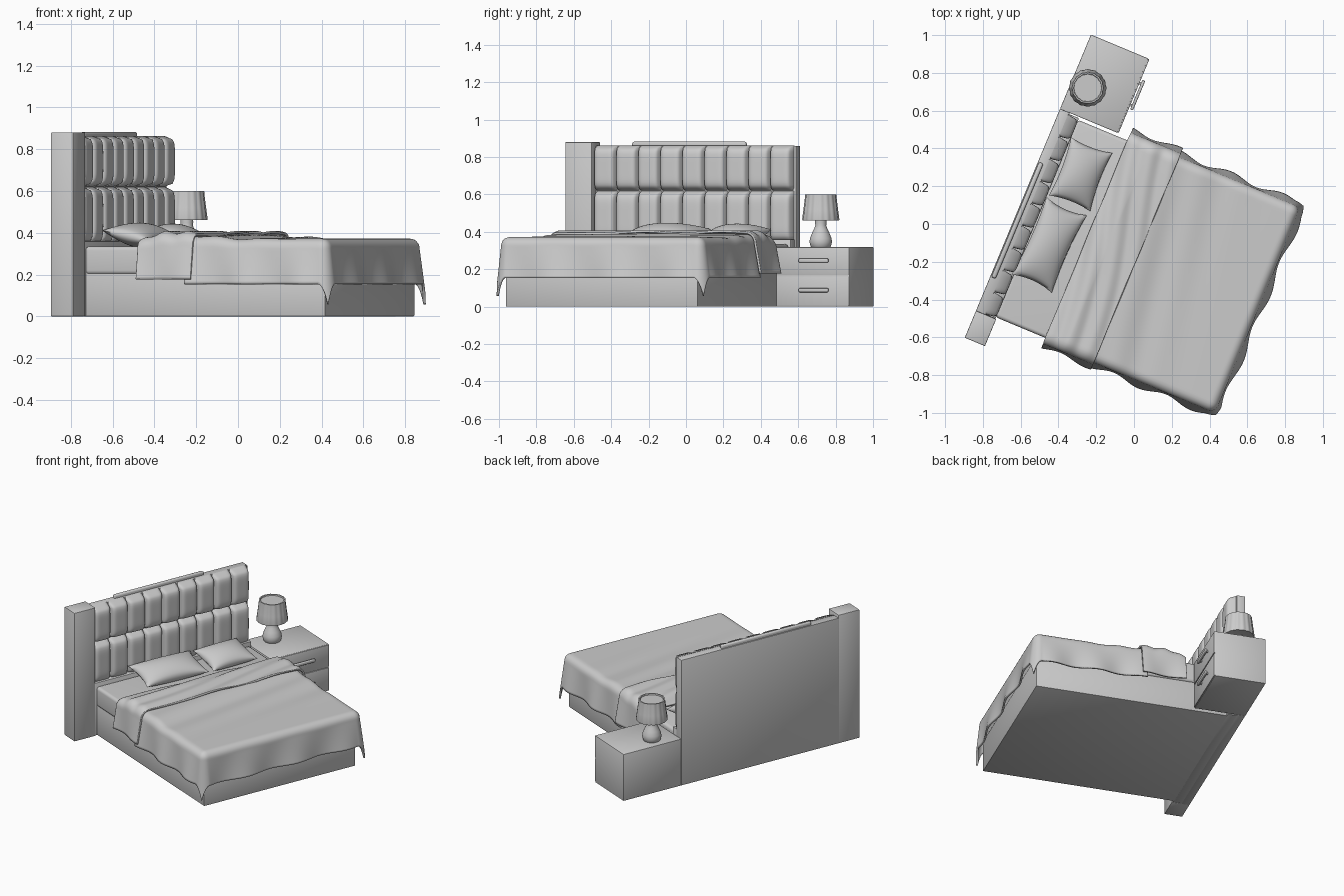
import bpy, bmesh, math
from mathutils import Matrix

if "Cube" in bpy.data.objects:
    bpy.data.objects.remove(bpy.data.objects["Cube"])

# Everything is built in bed space (x = head to foot, y = along headboard), then turned at the end.
TURN = Matrix.Rotation(math.radians(-22.6), 4, 'Z')


def make(name, bm, angle=40):
    bmesh.ops.recalc_face_normals(bm, faces=bm.faces)
    me = bpy.data.meshes.new(name)
    bm.to_mesh(me)
    bm.free()
    ob = bpy.data.objects.new(name, me)
    bpy.context.collection.objects.link(ob)
    bpy.context.view_layer.objects.active = ob
    bpy.ops.object.select_all(action='DESELECT')
    ob.select_set(True)
    bpy.ops.object.shade_smooth_by_angle(angle=math.radians(angle))
    return ob


def box(name, x, y, z, bevel=0.004, seg=2):
    bm = bmesh.new()
    bmesh.ops.create_cube(bm, size=1)
    for v in bm.verts:
        for i, (a, b) in enumerate((x, y, z)):
            v.co[i] = a + (b - a) * (v.co[i] + 0.5)
    if bevel:
        bmesh.ops.bevel(bm, geom=bm.edges[:], offset=bevel, segments=seg,
                        profile=0.5, affect='EDGES')
    return make(name, bm)


def grid(bm, nx, ny, fn):
    vs = [[bm.verts.new(fn(i / nx, j / ny)) for j in range(ny + 1)] for i in range(nx + 1)]
    for i in range(nx):
        for j in range(ny):
            bm.faces.new((vs[i][j], vs[i + 1][j], vs[i + 1][j + 1], vs[i][j + 1]))


def pad(name, y0, y1, z0, z1, x0=-0.545, depth=0.062):
    # cushioned headboard square with rounded rim
    def fn(a, b):
        p, q = 2 * a - 1, 2 * b - 1
        h = ((1 - p ** 6) * (1 - q ** 6)) ** 0.4
        return (x0 + depth * h, y0 + (y1 - y0) * a, z0 + (z1 - z0) * b)
    bm = bmesh.new()
    grid(bm, 16, 16, fn)
    return make(name, bm, 80)


def lathe(name, profile, centre, n=48, pleat=0.0):
    bm = bmesh.new()

    def fn(a, b):
        r, z = profile[round(b * (len(profile) - 1))]
        t = 2 * math.pi * a
        r *= 1 + pleat * math.cos(16 * t)
        return (centre[0] + r * math.cos(t), centre[1] + r * math.sin(t), z)
    grid(bm, n, len(profile) - 1, fn)
    bmesh.ops.remove_doubles(bm, verts=bm.verts, dist=1e-5)
    return make(name, bm)


def drape(name, u0, u1, v0, v1, foot, side, top, r, ripple, rumple):
    # cloth lying on a rectangle, hanging over the sides (and foot end)
    def fn(a, b):
        s = u0 + (u1 + foot - u0) * a
        t = v0 - side + (v1 - v0 + 2 * side) * b
        cs, ct = min(s, u1), min(max(t, v0), v1)
        du, dv = s - cs, t - ct
        d = math.hypot(du, dv)
        if d < 1e-6:
            return (s, t, top + rumple(s, t))
        if d < r * math.pi / 2:
            out, down = r * math.sin(d / r), r * (1 - math.cos(d / r))
        else:
            rest = d - r * math.pi / 2
            out = r + rest * (0.12 + ripple * math.sin(21 * cs + 17 * ct))
            down = r + rest
        return (cs + out * du / d, ct + out * dv / d, top - down + rumple(cs, ct) * max(0, 1 - d / side))
    bm = bmesh.new()
    grid(bm, 90, 110, fn)
    ob = make(name, bm, 80)
    m = ob.modifiers.new("thickness", 'SOLIDIFY')
    m.thickness = 0.012
    m.offset = 0
    return ob


def pillow(name, cx, cy, cz, lx, ly, h, tilt, spin):
    bm = bmesh.new()
    for sgn in (1, -1):
        def fn(a, b):
            p, q = 2 * a - 1, 2 * b - 1
            z = sgn * h / 2 * ((1 - p * p) * (1 - q * q)) ** 0.5
            return (lx / 2 * p * (1 - 0.10 * (1 - q * q)), ly / 2 * q * (1 - 0.08 * (1 - p * p)), z)
        grid(bm, 24, 30, fn)
    bmesh.ops.remove_doubles(bm, verts=bm.verts, dist=1e-5)
    bm.transform(Matrix.Translation((cx, cy, cz)) @ Matrix.Rotation(spin, 4, 'Z')
                 @ Matrix.Rotation(tilt, 4, 'Y'))
    return make(name, bm, 80)


# Headboard: back slab, side pillar, tufted pads, loose strip along the top
box("headboard_slab", (-0.596, -0.54), (-0.75, 0.413), (0, 0.86))
box("headboard_pillar", (-0.596, -0.48), (-0.9, -0.745), (0, 0.88))
box("headboard_lower_panel", (-0.55, -0.484), (-0.745, 0.405), (0, 0.36))
step = 1.147 / 9
for row, (za, zb) in enumerate(((0.345, 0.62), (0.62, 0.862))):
    for c in range(9):
        pad(f"headboard_pad_{row}_{c}", -0.745 + c * step, -0.745 + (c + 1) * step, za, zb)
box("headboard_top_strip", (-0.59, -0.565), (-0.55, 0.11), (0.84, 0.882), 0.01, 3)

# Bed base and mattress
box("bed_base", (-0.5, 0.757), (-0.73, 0.383), (0, 0.215), 0.006)
box("mattress", (-0.49, 0.75), (-0.737, 0.395), (0.2, 0.335), 0.02, 4)

# Duvet and folded throw
drape("duvet", 0.05, 0.735, -0.715, 0.375, 0.235, 0.235, 0.366, 0.04, 0.08,
      lambda s, t: 0.006 * math.sin(26 * s + 5 * t) * math.exp(-((s - 0.2) / 0.22) ** 2)
      + 0.015 * math.exp(-((s - 0.05) / 0.15) ** 2))
drape("folded_throw", -0.2, 0.085, -0.71, 0.38, 0, 0.25, 0.396, 0.055, 0.07,
      lambda s, t: 0.006 * math.sin(55 * s + 9 * t + 1.5 * math.sin(4 * t))
      - 0.04 * max(0, 1 - (s + 0.2) / 0.12) ** 1.5)

# Pillows
pillow("pillow_right", -0.362, 0.135, 0.385, 0.24, 0.33, 0.11, 0.22, 0.03)
pillow("pillow_left", -0.372, -0.275, 0.385, 0.24, 0.45, 0.12, 0.22, -0.03)

# Nightstand with two drawer fronts and bar handles
box("nightstand_body", (-0.596, -0.266), (0.412, 0.838), (0, 0.32))
for i, (za, zb) in enumerate(((0.004, 0.162), (0.168, 0.318))):
    box(f"drawer_front_{i}", (-0.28, -0.26), (0.414, 0.836), (za, zb), 0.003)
    zc = (0.088, 0.246)[i]
    box(f"drawer_handle_{i}", (-0.252, -0.236), (0.552, 0.722), (zc - 0.011, zc + 0.011), 0.006, 3)
    for y in (0.575, 0.70):
        box(f"handle_post_{i}", (-0.265, -0.245), (y - 0.007, y + 0.007), (zc - 0.006, zc + 0.006), 0)

# Lamp
LC = (-0.503, 0.571)
lathe("lamp_base", [(0, 0.318), (0.05, 0.318), (0.055, 0.325), (0.06, 0.345), (0.058, 0.365),
                    (0.048, 0.39), (0.036, 0.415), (0.029, 0.435), (0.031, 0.45), (0.03, 0.47), (0, 0.475)], LC)
lathe("lamp_shade", [(0, 0.47), (0.088, 0.464), (0.097, 0.462), (0.098, 0.468), (0.091, 0.52),
                     (0.083, 0.585), (0.082, 0.6), (0.074, 0.6), (0.072, 0.592), (0, 0.592)], LC, 128, 0.015)
for_lamp = Matrix.Translation((0, 0, 0))

# Turn the whole set and lay it into place
for ob in bpy.data.objects:
    ob.data.transform(TURN @ for_lamp)
